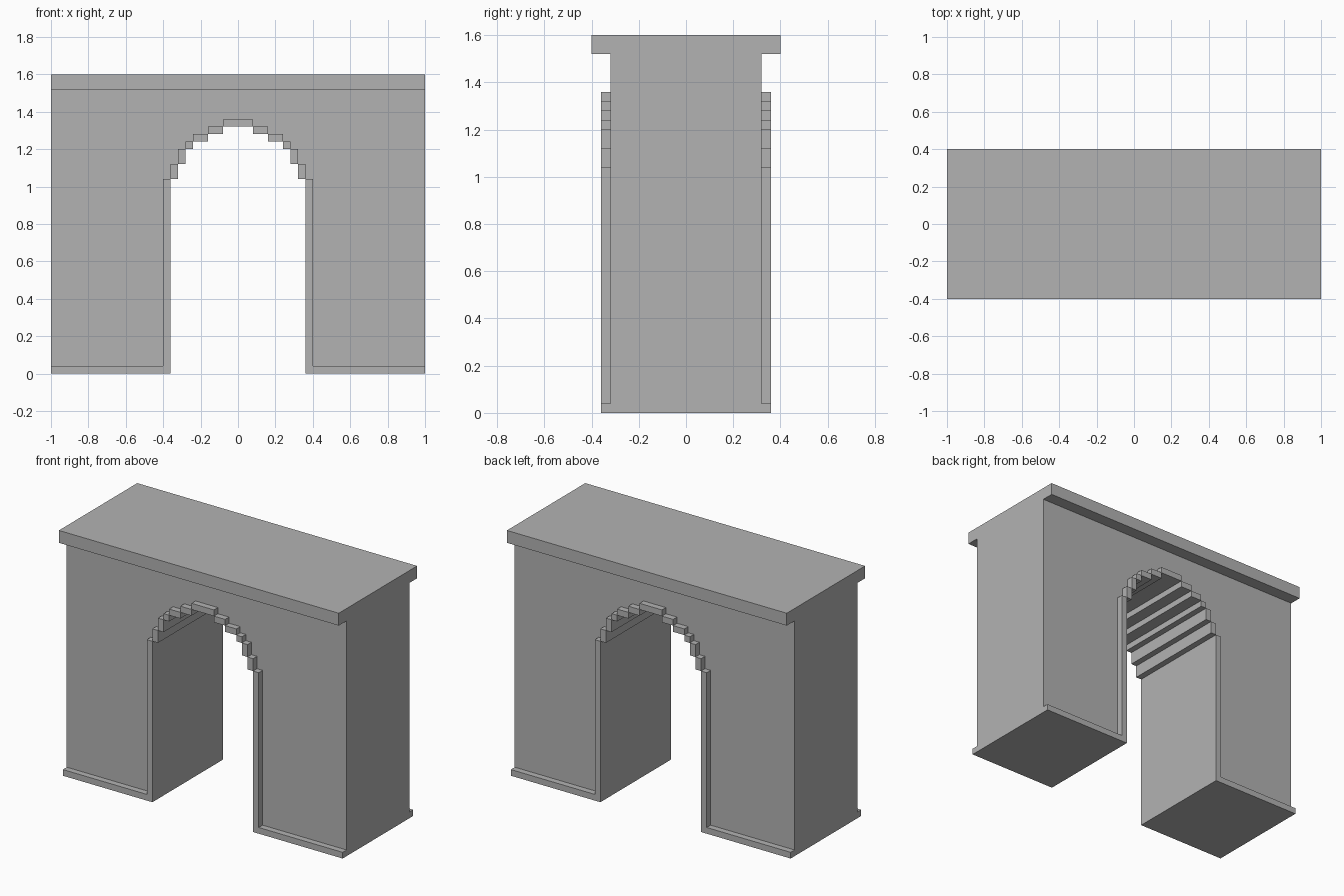
import bpy
import bmesh
from mathutils import Matrix, Vector

if "Cube" in bpy.data.objects:
    bpy.data.objects.remove(bpy.data.objects["Cube"], do_unlink=True)

# One plain stone colour
stone = bpy.data.materials.new("grey stone")
stone.use_nodes = True
STONE = (0.45, 0.45, 0.45, 1)
stone.diffuse_color = STONE
stone.node_tree.nodes["Principled BSDF"].inputs["Base Color"].default_value = STONE

U = 0.04            # block module
WALL_Y = 8 * U      # half depth of the wall
TRIM_Y = 9 * U      # half depth including the raised trim
CAP_Y = 10 * U      # half depth of the capstone

# Stepped arch in modules: (inner x, outer x, bottom, top) of each trim block
STEPS = [(8, 9, 26, 28), (7, 8, 28, 30), (6, 7, 30, 31),
         (4, 6, 31, 32), (2, 4, 32, 33)]
CROWN = (-2, 2, 33, 34)
JAMB = (9, 10, 0, 26)
PLINTH = (10, 25, 0, 1)


def finish(name, bm):
    bmesh.ops.recalc_face_normals(bm, faces=bm.faces)
    mesh = bpy.data.meshes.new(name)
    bm.to_mesh(mesh)
    bm.free()
    mesh.materials.append(stone)
    obj = bpy.data.objects.new(name, mesh)
    bpy.context.collection.objects.link(obj)
    return obj


def add_box(bm, x0, x1, y0, y1, z0, z1):
    centre = Vector((x0 + x1, y0 + y1, z0 + z1)) / 2
    size = Matrix.Diagonal((x1 - x0, y1 - y0, z1 - z0, 1))
    bmesh.ops.create_cube(bm, size=1, matrix=Matrix.Translation(centre) @ size)


def trim(name, blocks, mirrored=True):
    """Raised blocks on the front and back, repeated left and right."""
    bm = bmesh.new()
    for a, b, z0, z1 in blocks:
        spans = [(a, b), (-b, -a)] if mirrored else [(a, b)]
        for x0, x1 in spans:
            for y0, y1 in ((-TRIM_Y, -WALL_Y), (WALL_Y, TRIM_Y)):
                add_box(bm, x0 * U, x1 * U, y0, y1, z0 * U, z1 * U)
    return finish(name, bm)


# Wall: half outline of the stepped opening, mirrored, then extruded in depth
half = [(25, 38), (25, 0), (9, 0)]
for inner, outer, bottom, top in STEPS:
    half += [(outer, bottom), (inner, bottom)]
half.append((2, 33))
outline = half + [(-x, z) for x, z in reversed(half)]
bm = bmesh.new()
front = bm.faces.new([bm.verts.new((x * U, -WALL_Y, z * U)) for x, z in outline])
result = bmesh.ops.extrude_face_region(bm, geom=[front], use_keep_orig=True)
moved = [v for v in result["geom"] if isinstance(v, bmesh.types.BMVert)]
bmesh.ops.translate(bm, verts=moved, vec=(0, 2 * WALL_Y, 0))
finish("arch_wall", bm)

# Capstone overhanging front and back
bm = bmesh.new()
add_box(bm, -1, 1, -CAP_Y, CAP_Y, 38 * U, 40 * U)
finish("capstone", bm)

# Raised edging around the opening and along the foot of the wall
trim("door_jambs", [JAMB])
trim("arch_step_trim", STEPS)
trim("arch_crown_trim", [CROWN], mirrored=False)
trim("base_plinth", [PLINTH])
